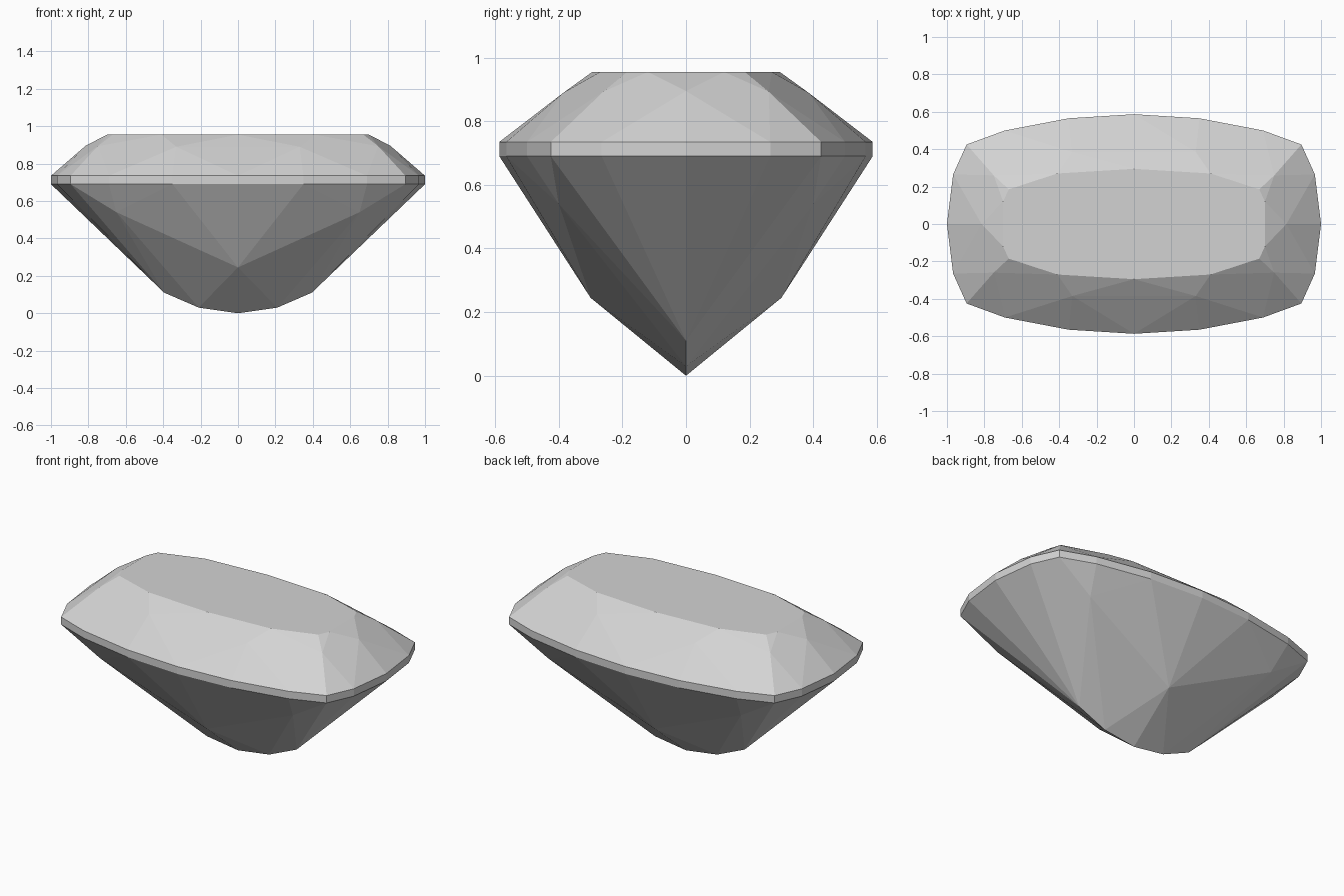
import bpy
import bmesh

cube = bpy.data.objects.get("Cube")
if cube:
    bpy.data.objects.remove(cube, do_unlink=True)

# Single stone colour
stone = bpy.data.materials.new("pale_grey_stone")
stone.use_nodes = True
colour = (0.65, 0.65, 0.65, 1.0)
stone.diffuse_color = colour
stone.node_tree.nodes["Principled BSDF"].inputs["Base Color"].default_value = colour

# One quarter of each level of the cut; the rest is mirrored
girdle = [(0, .587), (.35, .565), (.69, .5), (.895, .425), (.967, .265), (1, 0)]
table = [(0, .295), (.41, .27), (.67, .185), (.70, .12)]
crown_points = [(.33, .385, .89), (.75, .26, .893), (.815, 0, .895)]
pavilion_points = [(0, .30, .245), (.65, .40, .54)]
keel = [(0, 0, 0), (.21, 0, .03), (.395, 0, .11)]


def level(outline, z):
    return [(x, y, z) for x, y in outline]


quarter = (level(table, .955) + crown_points + level(girdle, .735)
           + level(girdle, .69) + pavilion_points + keel)
corners = {(x * sx, y * sy, z) for x, y, z in quarter
           for sx in (1, -1) for sy in (1, -1)}

# Facets come from wrapping the cut corners in a convex skin
bm = bmesh.new()
for corner in sorted(corners):
    bm.verts.new(corner)
hull = bmesh.ops.convex_hull(bm, input=bm.verts[:])
loose = {g for g in hull["geom_interior"] + hull["geom_unused"]
         if isinstance(g, bmesh.types.BMVert)}
bmesh.ops.delete(bm, geom=list(loose), context="VERTS")

# Merge coplanar triangles into whole facets
bmesh.ops.dissolve_limit(bm, angle_limit=0.01, verts=bm.verts[:], edges=bm.edges[:])
bmesh.ops.recalc_face_normals(bm, faces=bm.faces[:])

mesh = bpy.data.meshes.new("cushion_cut_gem")
bm.to_mesh(mesh)
bm.free()
mesh.materials.append(stone)
gem = bpy.data.objects.new("cushion_cut_gem", mesh)
bpy.context.collection.objects.link(gem)
